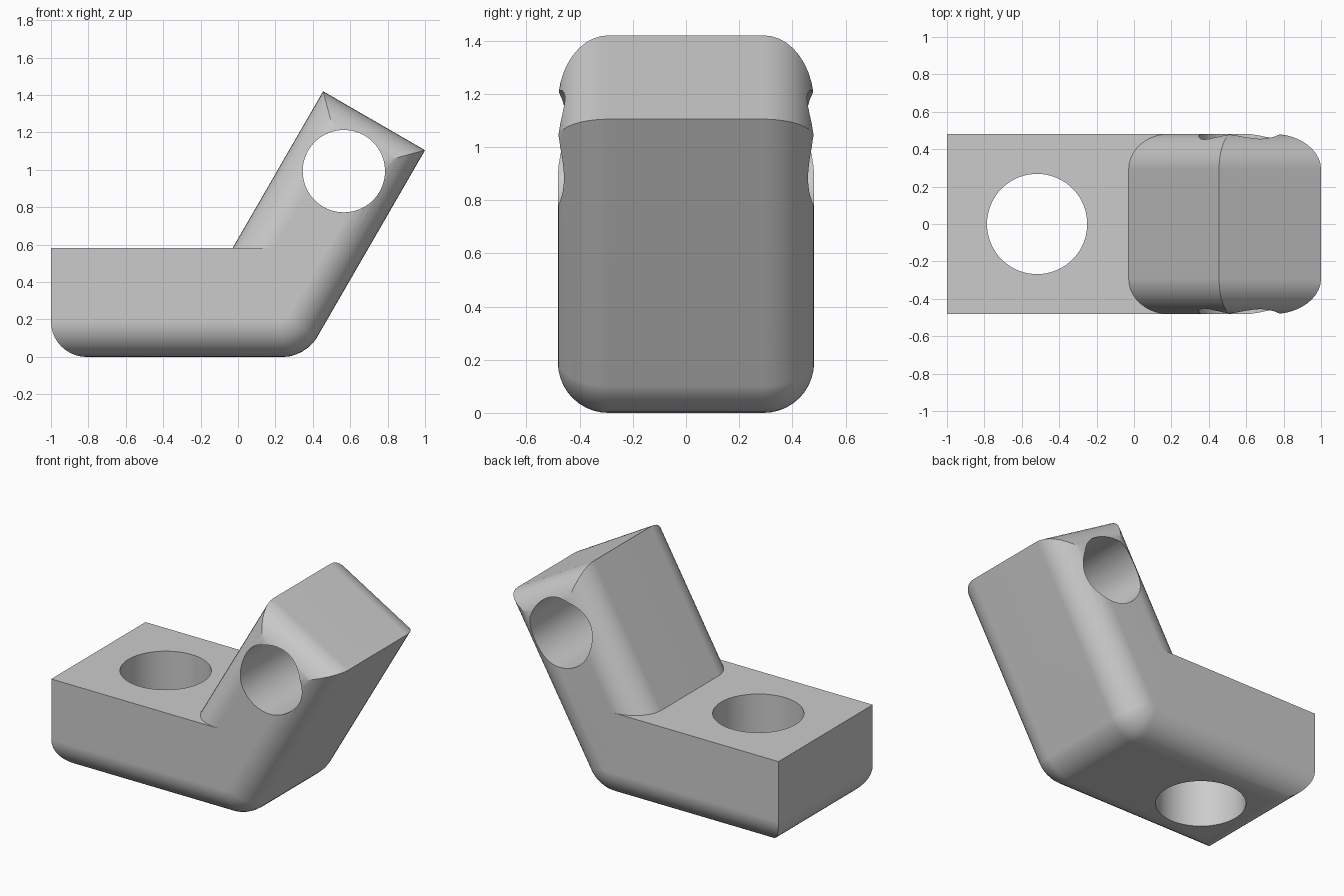
import bpy, bmesh, math
from mathutils import Vector

default = bpy.data.objects.get("Cube")
if default:
    bpy.data.objects.remove(default, do_unlink=True)

HALF = 0.482           # half depth along y
TOP = 0.582            # height of the flat base
R = 0.19               # edge rounding radius
SLOPE = math.tan(math.radians(60))
TIP_BACK = (0.455, 1.42)
TIP_FRONT = (1.0, 1.105)


def on_slope(tip, z):
    """Point at height z on the 60 degree line through tip."""
    return (tip[0] - (tip[1] - z) / SLOPE, z)


def prism(points):
    """Extrude an x-z outline across the full depth."""
    bm = bmesh.new()
    face = bm.faces.new([bm.verts.new((x, -HALF, z)) for x, z in points])
    out = bmesh.ops.extrude_face_region(bm, geom=[face], use_keep_orig=True)
    moved = [v for v in out["geom"] if isinstance(v, bmesh.types.BMVert)]
    bmesh.ops.translate(bm, verts=moved, vec=(0, 2 * HALF, 0))
    bmesh.ops.recalc_face_normals(bm, faces=bm.faces[:])
    return bm


def round_edges(bm, rule, radius, segments):
    """Round every edge whose midpoint satisfies the rule."""
    chosen = [e for e in bm.edges if rule((e.verts[0].co + e.verts[1].co) / 2)]
    bmesh.ops.bevel(bm, geom=chosen, offset=radius, segments=segments,
                    profile=0.5, affect='EDGES', clamp_overlap=False)


def cut(bm, co, no, **clear):
    bmesh.ops.bisect_plane(bm, geom=bm.verts[:] + bm.edges[:] + bm.faces[:],
                           dist=1e-6, plane_co=co, plane_no=no, **clear)


def on_side(m):
    return abs(abs(m.y) - HALF) < 1e-4


# Base with rounded underside and elbow
HIGH = 0.9
base = prism([(-1, 0), on_slope(TIP_FRONT, 0), on_slope(TIP_FRONT, HIGH), (-1, HIGH)])
round_edges(base, lambda m: abs(m.y) < 1e-4 and m.z < 1e-4 and m.x > 0,
            0.2 * math.tan(math.radians(30)), 6)
round_edges(base, lambda m: (on_side(m) and m.x > -0.99 and m.z < HIGH - 0.01)
            or (m.x < -0.99 and m.z < 0.01), R, 10)
cut(base, (0, 0, TOP), (0, 0, 1), clear_outer=True)
seam_x = on_slope(TIP_BACK, TOP)[0] + R / math.sin(math.radians(60))
cut(base, (seam_x, 0, 0), (1, 0, 0))

# Leaning arm with rounded long edges and rounded end sides
LOW = 0.3
arm = prism([on_slope(TIP_FRONT, LOW), TIP_FRONT, TIP_BACK, on_slope(TIP_BACK, LOW)])
round_edges(arm, lambda m: on_side(m) and m.z > LOW + 0.01, R, 10)
cut(arm, (0, 0, TOP), (0, 0, 1), clear_inner=True)

# Weld both parts and close the flat top of the base
mesh = bpy.data.meshes.new("angled_bracket")
arm.to_mesh(mesh)
base.from_mesh(mesh)
bmesh.ops.remove_doubles(base, verts=base.verts[:], dist=0.003)
rim = [e for e in base.edges if len(e.link_faces) == 1]
bmesh.ops.contextual_create(base, geom=rim)
bmesh.ops.recalc_face_normals(base, faces=base.faces[:])
base.to_mesh(mesh)
base.free()
arm.free()
bracket = bpy.data.objects.new("angled_bracket", mesh)
bpy.context.collection.objects.link(bracket)

# Plain grey material
grey = bpy.data.materials.new("plain_grey")
grey.use_nodes = True
grey.diffuse_color = (0.6, 0.6, 0.6, 1)
grey.node_tree.nodes["Principled BSDF"].inputs["Base Color"].default_value = (0.6, 0.6, 0.6, 1)
mesh.materials.append(grey)


def drill(name, location, radius, rotation):
    """Bore a round hole through the bracket."""
    bpy.ops.mesh.primitive_cylinder_add(vertices=72, radius=radius, depth=1.6,
                                        location=location, rotation=rotation)
    tool = bpy.context.object
    tool.name = name
    tool.hide_render = True
    tool.data.materials.append(grey)
    mod = bracket.modifiers.new(name, 'BOOLEAN')
    mod.operation = 'DIFFERENCE'
    mod.solver = 'EXACT'
    mod.object = tool
    bpy.context.view_layer.objects.active = bracket
    bpy.ops.object.modifier_apply(modifier=name)
    bpy.data.objects.remove(tool, do_unlink=True)


# Upright hole in the base, crosswise hole in the arm
drill("base_hole", (-0.518, 0, TOP / 2), 0.268, (0, 0, 0))
drill("arm_hole", (0.566, 0, 0.993), 0.22, (math.pi / 2, 0, 0))

# Smooth rounding with crisp edges and flat-looking planes
bpy.ops.object.select_all(action='DESELECT')
bracket.select_set(True)
bpy.context.view_layer.objects.active = bracket
bpy.ops.object.shade_smooth_by_angle(angle=math.radians(30))
weighted = bracket.modifiers.new("flat_planes", 'WEIGHTED_NORMAL')
weighted.keep_sharp = True
